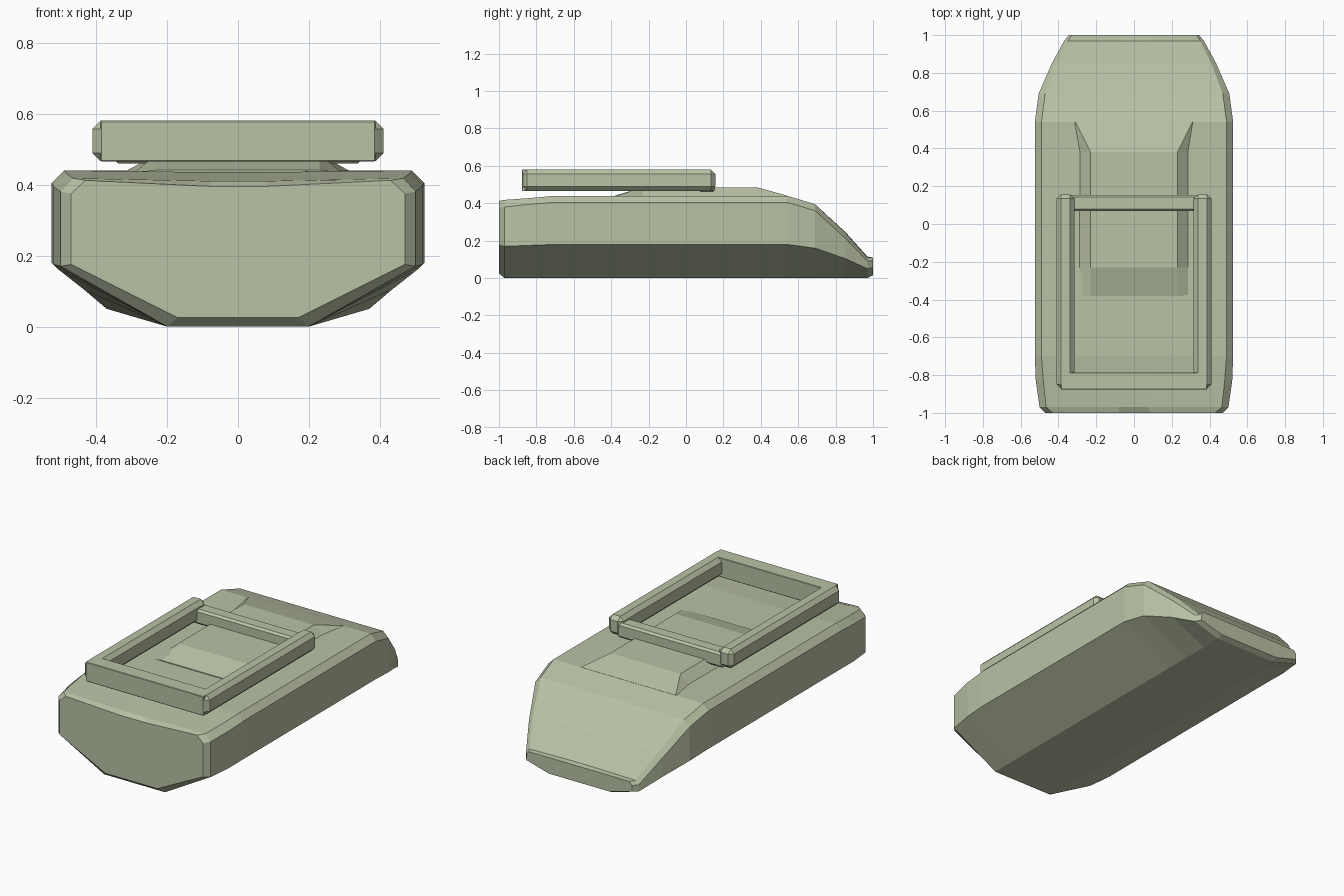
import bpy, bmesh

if "Cube" in bpy.data.objects:
    bpy.data.objects.remove(bpy.data.objects["Cube"])

# Olive grey paint shared by all parts
paint = bpy.data.materials.new("olive_grey")
paint.diffuse_color = (0.485, 0.54, 0.376, 1.0)
paint.use_nodes = True
paint.node_tree.nodes["Principled BSDF"].inputs["Base Color"].default_value = paint.diffuse_color


def make_mesh(name, verts, faces):
    mesh = bpy.data.meshes.new(name)
    bm = bmesh.new()
    vs = [bm.verts.new(v) for v in verts]
    for f in faces:
        bm.faces.new([vs[i] for i in f])
    bmesh.ops.recalc_face_normals(bm, faces=bm.faces[:])
    bm.to_mesh(mesh)
    bm.free()
    mesh.materials.append(paint)
    obj = bpy.data.objects.new(name, mesh)
    bpy.context.collection.objects.link(obj)
    return obj


def loft(name, rings):
    """Skin equal-length closed rings and cap both ends."""
    n = len(rings[0])
    verts = [v for r in rings for v in r]
    faces = [(k * n + i, k * n + (i + 1) % n, (k + 1) * n + (i + 1) % n, (k + 1) * n + i)
             for k in range(len(rings) - 1) for i in range(n)]
    faces += [tuple(range(n)), tuple(range(len(verts) - n, len(verts)))]
    return make_mesh(name, verts, faces)


def box(name, lo, hi, bevel=0.0):
    rings = [[(lo[0], y, lo[2]), (hi[0], y, lo[2]), (hi[0], y, hi[2]), (lo[0], y, hi[2])]
             for y in (lo[1], hi[1])]
    obj = loft(name, rings)
    if bevel:
        mod = obj.modifiers.new("chamfer", "BEVEL")
        mod.width = bevel
        mod.segments = 1
    return obj


# Hull stations: y, bottom x, bottom z, side x, side low z, side high z, top x, top z, centre z
stations = [
    (-1.00, 0.17, 0.025, 0.47, 0.175, 0.375, 0.43, 0.412, 0.395),
    (-0.97, 0.20, 0.00, 0.50, 0.17, 0.38, 0.465, 0.418, 0.410),
    (-0.83, 0.20, 0.00, 0.52, 0.175, 0.395, 0.48, 0.428, 0.422),
    (-0.70, 0.20, 0.00, 0.525, 0.18, 0.405, 0.49, 0.44, 0.435),
    (0.54, 0.20, 0.00, 0.525, 0.18, 0.405, 0.49, 0.44, 0.44),
    (0.69, 0.20, 0.00, 0.505, 0.16, 0.36, 0.47, 0.395, 0.395),
    (0.85, 0.20, 0.00, 0.435, 0.105, 0.215, 0.41, 0.245, 0.248),
    (0.97, 0.20, 0.00, 0.37, 0.05, 0.09, 0.35, 0.11, 0.115),
    (1.00, 0.20, 0.015, 0.345, 0.055, 0.09, 0.33, 0.11, 0.11),
]
rings = []
for y, bx, bz, sx, sl, sh, tx, tz, cz in stations:
    half = [(bx, bz), (sx, sl), (sx, sh), (tx, tz), (0.08, cz)]
    rings.append([(x, y, z) for x, z in half] + [(-x, y, z) for x, z in reversed(half)])
loft("hull", rings)

# Raised deck with sloped sides, running into the nose slope
# deck stations: y, base half width, top half width, top z
deck = [(-0.38, 0.29, 0.23, 0.441), (-0.23, 0.29, 0.23, 0.485),
        (0.38, 0.29, 0.23, 0.485), (0.54, 0.32, 0.31, 0.441)]
loft("raised_deck", [[(b, y, 0.436), (t, y, z), (-t, y, z), (-b, y, 0.436)]
                     for y, b, t, z in deck])

# Floating frame: two rails, a front bar and a lower rear crossbar
for side, label in ((1, "right"), (-1, "left")):
    xs = sorted((side * 0.315, side * 0.41))
    box(label + "_rail", (xs[0], -0.872, 0.466), (xs[1], 0.157, 0.58), 0.023)
box("frame_front_bar", (-0.387, -0.876, 0.465), (0.387, -0.785, 0.58), 0.003)
box("frame_rear_crossbar", (-0.35, 0.068, 0.46), (0.35, 0.154, 0.548), 0.012)
